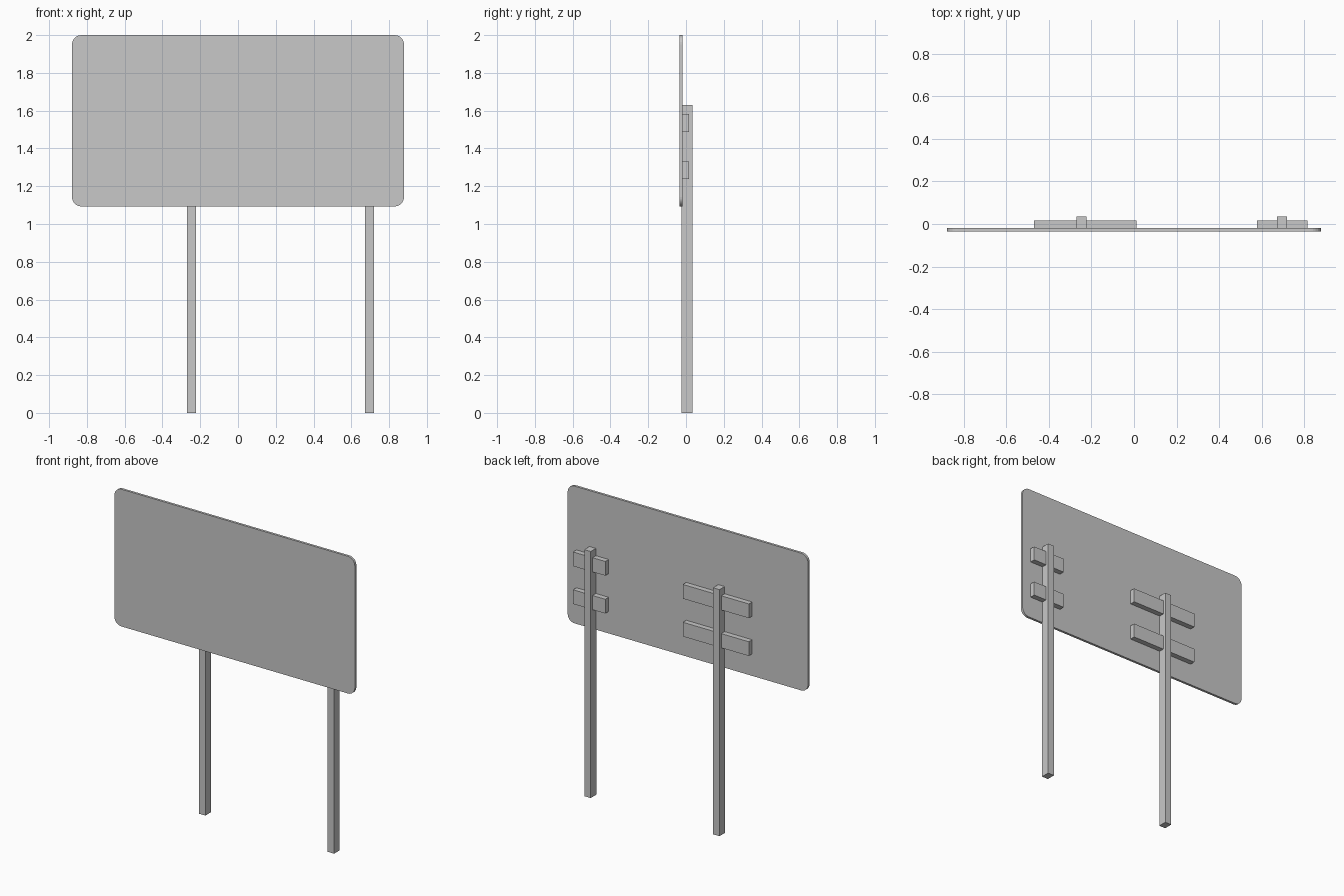
import bpy, bmesh
from mathutils import Vector

default = bpy.data.objects.get("Cube")
if default:
    bpy.data.objects.remove(default, do_unlink=True)

# Single light grey finish
grey = bpy.data.materials.new("light grey")
grey.use_nodes = True
COLOUR = (0.58, 0.58, 0.58, 1)
grey.diffuse_color = COLOUR
grey.node_tree.nodes["Principled BSDF"].inputs["Base Color"].default_value = COLOUR


def box(name, x, y, z, corner_radius=0):
    """Box from (min, max) ranges, optionally rounding the corners seen from the front."""
    bm = bmesh.new()
    bmesh.ops.create_cube(bm, size=1)
    ranges = (x, y, z)
    size = Vector([high - low for low, high in ranges])
    centre = Vector([(low + high) / 2 for low, high in ranges])
    for v in bm.verts:
        v.co = v.co * size
    if corner_radius:
        edges = [e for e in bm.edges
                 if abs((e.verts[0].co - e.verts[1].co).normalized().y) > 0.9]
        bmesh.ops.bevel(bm, geom=edges, offset=corner_radius, segments=6,
                        profile=0.5, affect='EDGES')
    mesh = bpy.data.meshes.new(name)
    bm.to_mesh(mesh)
    bm.free()
    mesh.materials.append(grey)
    obj = bpy.data.objects.new(name, mesh)
    obj.location = centre
    bpy.context.collection.objects.link(obj)
    return obj


FRONT, PANEL_BACK, BRACE_BACK, POST_BACK = -0.035, -0.019, 0.016, 0.035
POST_FRONT = -0.023  # posts are let slightly into the board

# Sign board with rounded corners
box("sign_panel", (-0.879, 0.879), (FRONT, PANEL_BACK), (1.093, 2), corner_radius=0.05)

# Each post carries two horizontal braces fixed to the back of the board
supports = {"right": (-0.246, -0.471, 0.012), "left": (0.696, 0.579, 0.815)}
for side, (post_x, brace_start, brace_end) in supports.items():
    box(side + "_post", (post_x - 0.0235, post_x + 0.0235),
        (POST_FRONT, POST_BACK), (0, 1.63))
    for level, bottom in (("lower", 1.238), ("upper", 1.488)):
        box(f"{side}_{level}_brace", (brace_start, brace_end),
            (PANEL_BACK, BRACE_BACK), (bottom, bottom + 0.094))
